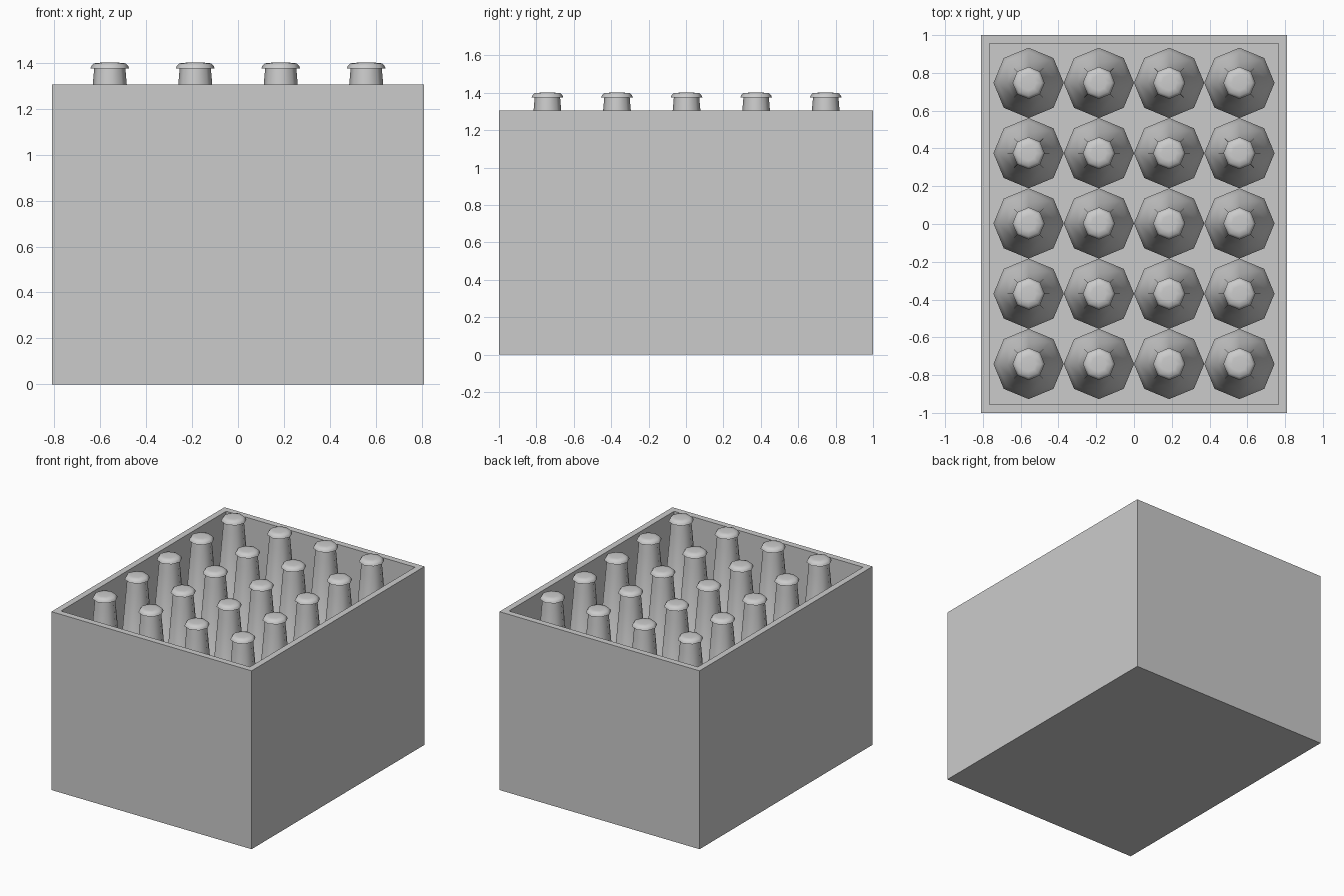
import bpy, bmesh
from math import cos, sin, pi, radians

if "Cube" in bpy.data.objects:
    bpy.data.objects.remove(bpy.data.objects["Cube"])

SIDES = 8
PITCH = 0.372


def finish(name, bm):
    bmesh.ops.recalc_face_normals(bm, faces=bm.faces[:])
    me = bpy.data.meshes.new(name)
    bm.to_mesh(me)
    bm.free()
    return me


def lathe(name, profile):
    """Closed eight-sided turned mesh from (radius, z) points, bottom to top."""
    bm = bmesh.new()
    rings = [[bm.verts.new((r * cos(2 * pi * i / SIDES), r * sin(2 * pi * i / SIDES), z))
              for i in range(SIDES)] for r, z in profile]
    for a, b in zip(rings, rings[1:]):
        for i in range(SIDES):
            j = (i + 1) % SIDES
            bm.faces.new((a[i], a[j], b[j], b[i]))
    bm.faces.new(rings[0])
    bm.faces.new(rings[-1])
    me = finish(name, bm)
    me.shade_smooth()
    me.set_sharp_from_angle(angle=radians(60))
    return me


def place(name, me, loc=(0, 0, 0)):
    ob = bpy.data.objects.new(name, me)
    ob.location = loc
    bpy.context.collection.objects.link(ob)
    return ob


# Open crate: box with its top inset for the rim and pushed down to the floor
bm = bmesh.new()
bmesh.ops.create_cube(bm, size=1)
for v in bm.verts:
    v.co = (v.co.x * 1.62, v.co.y * 2, (v.co.z + 0.5) * 1.305)
top = max(bm.faces, key=lambda f: f.calc_center_median().z)
bmesh.ops.inset_region(bm, faces=[top], thickness=0.064)
well = bmesh.ops.extrude_face_region(bm, geom=[top])
for g in well["geom"]:
    if isinstance(g, bmesh.types.BMVert):
        g.co.z = 0.06
if top.is_valid:
    bm.faces.remove(top)
place("crate", finish("crate", bm))

# Bottle and cap shapes
bottle = lathe("bottle", [(0.186, 0.06), (0.186, 0.66), (0.165, 0.74),
                          (0.112, 0.86), (0.074, 1.305), (0.067, 1.385)])
cap = lathe("bottle_cap", [(0.085, 1.374), (0.08, 1.386), (0.07, 1.397), (0.04, 1.4)])

# Four by five bottles filling the crate
for col in range(4):
    for row in range(5):
        loc = ((col - 1.5) * PITCH, (row - 2) * PITCH + 0.003, 0)
        place(f"bottle_{col}_{row}", bottle, loc)
        place(f"bottle_cap_{col}_{row}", cap, loc)
